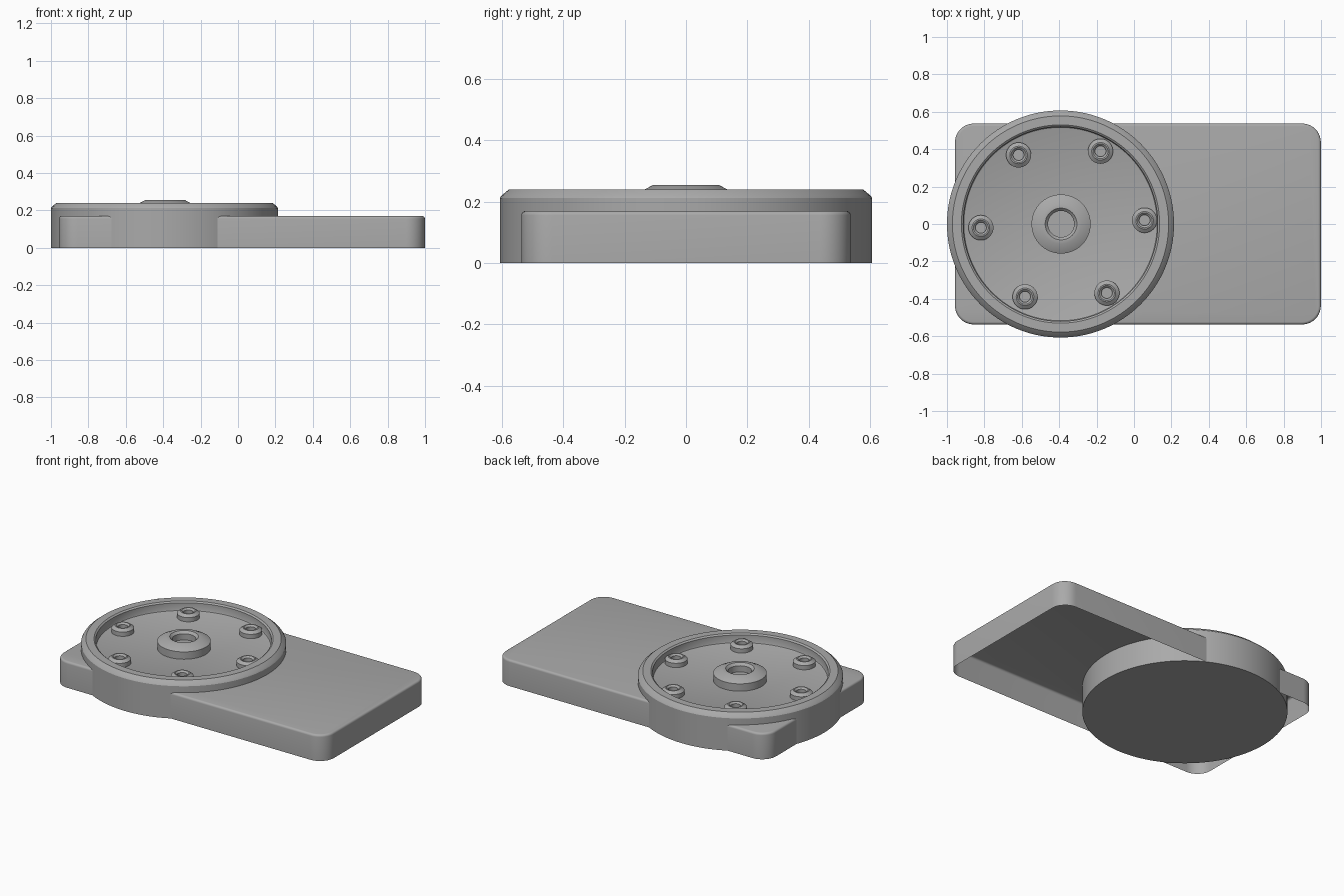
import bpy
import bmesh
from math import sin, cos, pi, radians

cube = bpy.data.objects.get("Cube")
if cube:
    bpy.data.objects.remove(cube, do_unlink=True)

GREY = (0.4, 0.4, 0.4, 1)
grey = bpy.data.materials.new("plain_grey")
grey.use_nodes = True
grey.diffuse_color = GREY
grey.node_tree.nodes["Principled BSDF"].inputs["Base Color"].default_value = GREY


def build(name, rings, cap_start=False, cap_end=True, location=(0, 0, 0)):
    """Skin a stack of matching rings, counter-clockwise from above."""
    bm = bmesh.new()
    loops = [[bm.verts.new(p) for p in ring] for ring in rings]
    n = len(loops[0])
    for a, b in zip(loops, loops[1:]):
        for i in range(n):
            j = (i + 1) % n
            bm.faces.new((a[i], a[j], b[j], b[i]))
    if cap_start:
        bm.faces.new(loops[0][::-1])
    if cap_end:
        bm.faces.new(loops[-1])
    mesh = bpy.data.meshes.new(name)
    bm.to_mesh(mesh)
    bm.free()
    mesh.shade_smooth()
    mesh.set_sharp_from_angle(angle=radians(30))
    mesh.materials.append(grey)
    obj = bpy.data.objects.new(name, mesh)
    obj.location = location
    bpy.context.collection.objects.link(obj)
    return obj


def turned(name, profile, segments, location, cap_start=False):
    rings = [[(r * cos(2 * pi * i / segments), r * sin(2 * pi * i / segments), z)
              for i in range(segments)] for r, z in profile]
    return build(name, rings, cap_start, True, location)


def rounded_rect(half_x, half_y, radius, z, steps=10):
    ring = []
    for quarter, (sx, sy) in enumerate([(1, 1), (-1, 1), (-1, -1), (1, -1)]):
        for k in range(steps + 1):
            a = (quarter + k / steps) * pi / 2
            ring.append((sx * (half_x - radius) + radius * cos(a),
                         sy * (half_y - radius) + radius * sin(a), z))
    return ring


# Base plate: thin shell open underneath, with a softly rounded top edge
TOP, EDGE = 0.17, 0.014
rings = [rounded_rect(0.978, 0.537, 0.1, 0)]
for k in range(5):
    a = k / 4 * pi / 2
    inset = EDGE * (1 - cos(a))
    rings.append(rounded_rect(0.978 - inset, 0.537 - inset, 0.1 - inset,
                              TOP - EDGE + EDGE * sin(a)))
build("base_plate", rings, location=(0.021, 0, 0))

# Round dish with chamfered rim and recessed floor
FLOOR = 0.18
turned("round_dish",
       [(0.607, 0), (0.607, 0.212), (0.602, 0.22), (0.578, 0.24), (0.53, 0.24),
        (0.52, 0.232), (0.52, FLOOR + 0.01), (0.517, FLOOR + 0.003), (0.51, FLOOR)],
       128, (-0.393, 0, 0), cap_start=True)

# Central hub with a chamfered socket
turned("central_hub",
       [(0.158, FLOOR), (0.158, 0.228), (0.107, 0.255), (0.085, 0.255),
        (0.07, 0.24), (0.07, 0.2)],
       64, (-0.39, 0, 0))

# Ring of six small bosses
for i in range(6):
    a = radians(2.6 + 60 * i)
    turned("boss_%d" % (i + 1),
           [(0.067, FLOOR), (0.067, 0.208), (0.047, 0.223), (0.04, 0.223),
            (0.029, 0.213), (0.029, 0.19)],
           40, (-0.381 + 0.438 * cos(a), 0.438 * sin(a), 0))
